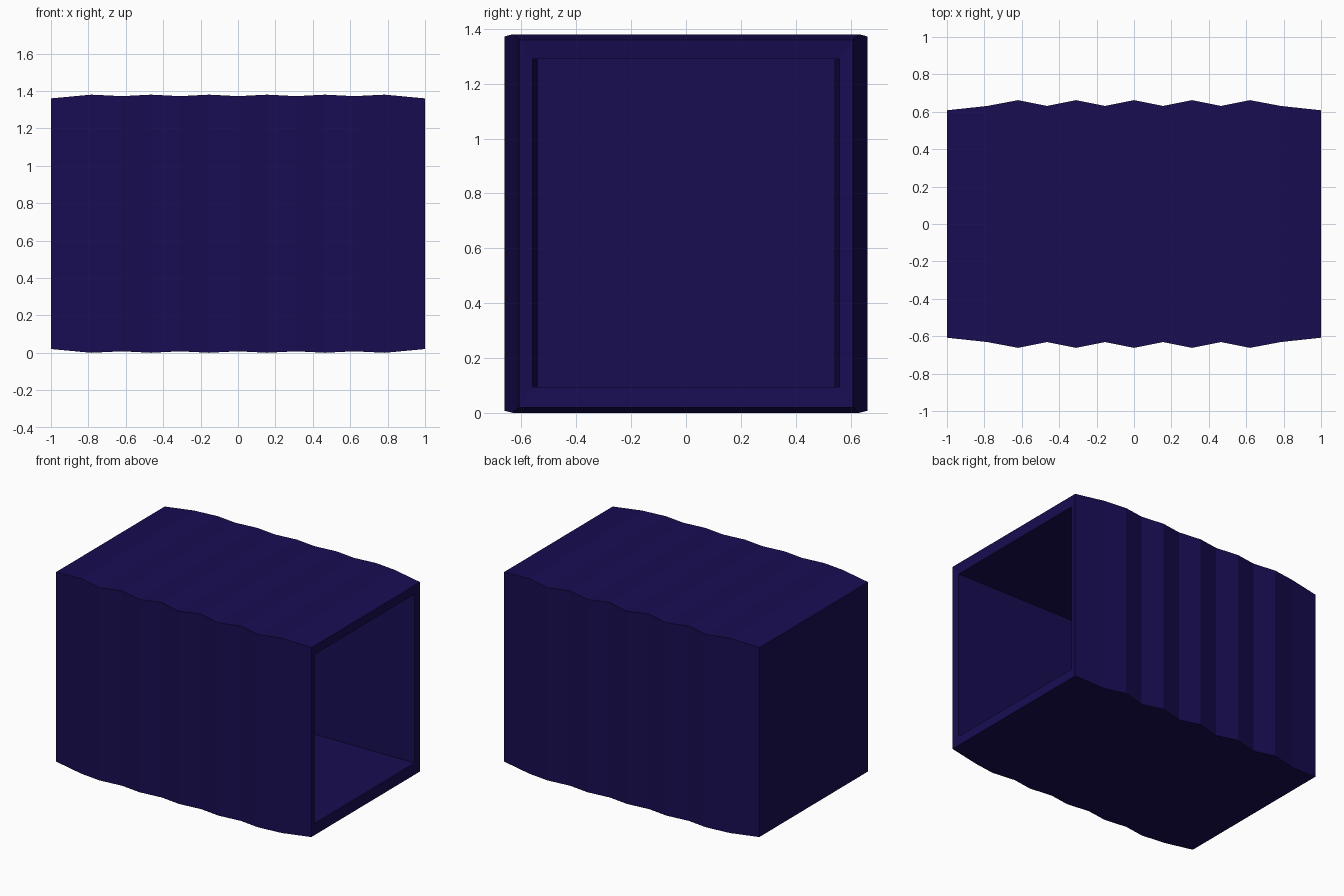
import bpy, bmesh

if "Cube" in bpy.data.objects:
    bpy.data.objects.remove(bpy.data.objects["Cube"])

# Outer rings: (x, half width, inset of top and bottom from the full height)
END, PEAK, VALLEY = (0.608, 0.02), (0.662, 0.008), (0.631, 0.0)
HEIGHT = 1.38
rings = [(-1.0, *END), (-0.785, *VALLEY)]
for i in range(9):
    rings.append((-0.62 + 0.155 * i, *(VALLEY if i % 2 else PEAK)))
rings += [(0.785, *VALLEY), (1.0, *END)]

bm = bmesh.new()


def ring(x, w, z0, z1):
    return [bm.verts.new((x, y, z)) for y, z in ((-w, z0), (w, z0), (w, z1), (-w, z1))]


# Corrugated shell, then the rim and the tapering inner walls
loops = [ring(x, w, d, HEIGHT - d) for x, w, d in rings]
loops.append(ring(0.99, 0.56, 0.095, 1.29))
loops.append(ring(-0.93, 0.54, 0.095, 1.29))
for a, b in zip(loops, loops[1:]):
    for i in range(4):
        j = (i + 1) % 4
        bm.faces.new((a[i], a[j], b[j], b[i]))

# Closed back end, outside and inside
bm.faces.new(loops[0])
bm.faces.new(loops[-1])
bmesh.ops.recalc_face_normals(bm, faces=bm.faces[:])

mesh = bpy.data.meshes.new("container_shell")
bm.to_mesh(mesh)
bm.free()
shell = bpy.data.objects.new("container_shell", mesh)
bpy.context.collection.objects.link(shell)

# Dark blue paint
paint = bpy.data.materials.new("dark_blue_paint")
paint.diffuse_color = (0.009, 0.004, 0.085, 1)
paint.use_nodes = True
paint.node_tree.nodes["Principled BSDF"].inputs["Base Color"].default_value = paint.diffuse_color
mesh.materials.append(paint)
